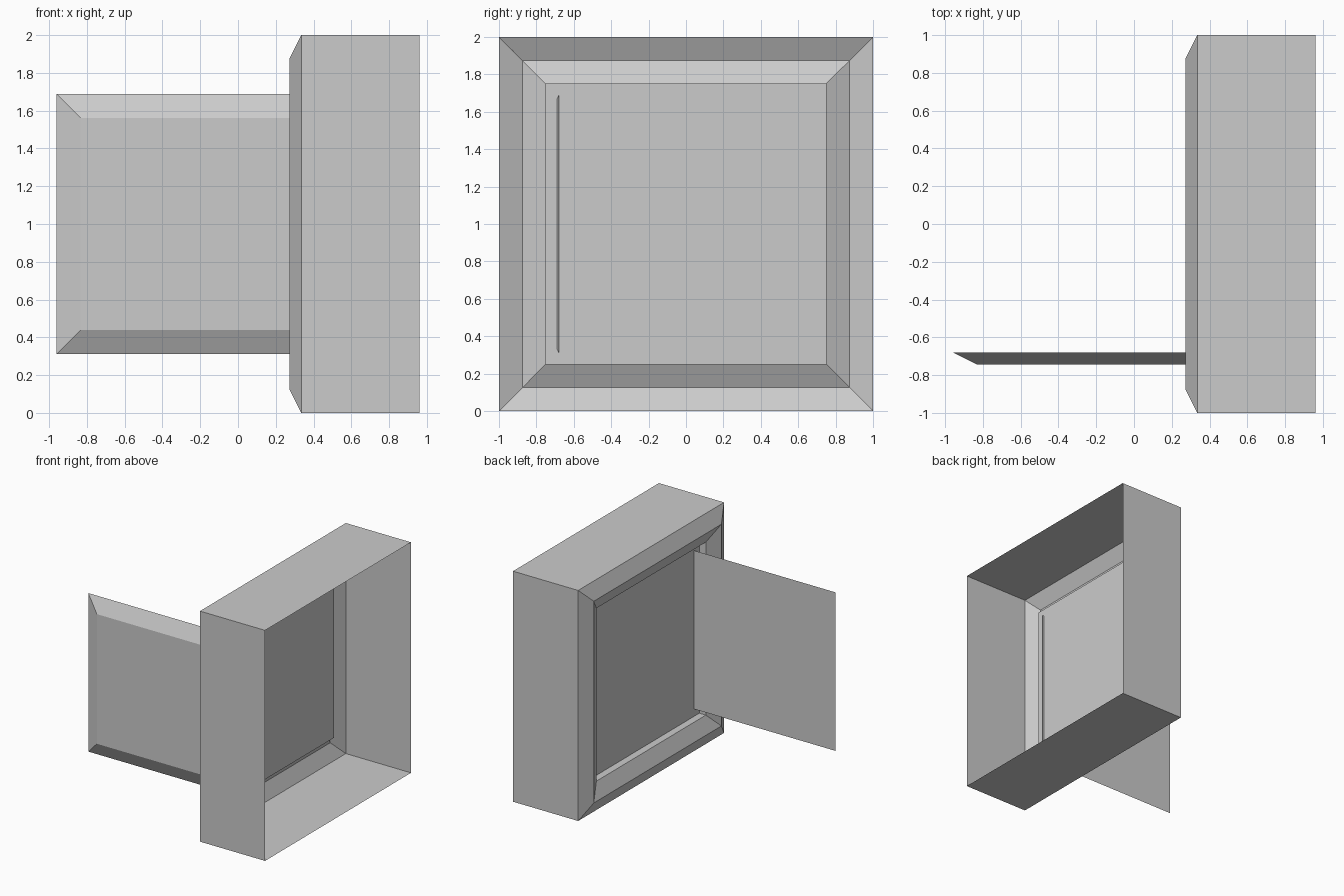
import bpy

if "Cube" in bpy.data.objects:
    bpy.data.objects.remove(bpy.data.objects["Cube"])

CORNERS = [(-1, -1), (1, -1), (1, 1), (-1, 1)]


def loft(name, rings, cap_first=False, cap_last=False):
    """Skin a series of four-point rings, with optional end caps."""
    verts = [p for ring in rings for p in ring]
    faces = []
    for r in range(len(rings) - 1):
        for i in range(4):
            a, b = r * 4 + i, r * 4 + (i + 1) % 4
            faces.append((a, b, b + 4, a + 4))
    if cap_first:
        faces.append((3, 2, 1, 0))
    if cap_last:
        n = len(verts)
        faces.append((n - 4, n - 3, n - 2, n - 1))
    mesh = bpy.data.meshes.new(name)
    mesh.from_pydata(verts, [], faces)
    mesh.update()
    obj = bpy.data.objects.new(name, mesh)
    bpy.context.collection.objects.link(obj)
    return obj


def frame_ring(x, half):
    return [(x, half * u, 1 + half * v) for u, v in CORNERS]


def door_ring(y, half):
    return [(-0.2725 + half * u, y, 1 + half * v) for u, v in CORNERS]


# Window surround: thin walls open at the +x side, ridged rim, stepped reveal
rim_profile = [(0.96, 1), (0.335, 1), (0.2725, 0.875), (0.335, 0.75), (0.3975, 0.75)]
# outward-facing normals: reverse the profile order
loft("window_frame", [frame_ring(x, h) for x, h in reversed(rim_profile)])

# Pane closing the opening, facing the -x side
loft("window_pane", [frame_ring(0.3975, 0.75)], cap_first=True)

# Open shutter: flat back, bevelled front, its hinge edge just through the pane
loft("open_shutter", [door_ring(-0.68, 0.6875), door_ring(-0.7425, 0.5625)],
     cap_first=True, cap_last=True)
